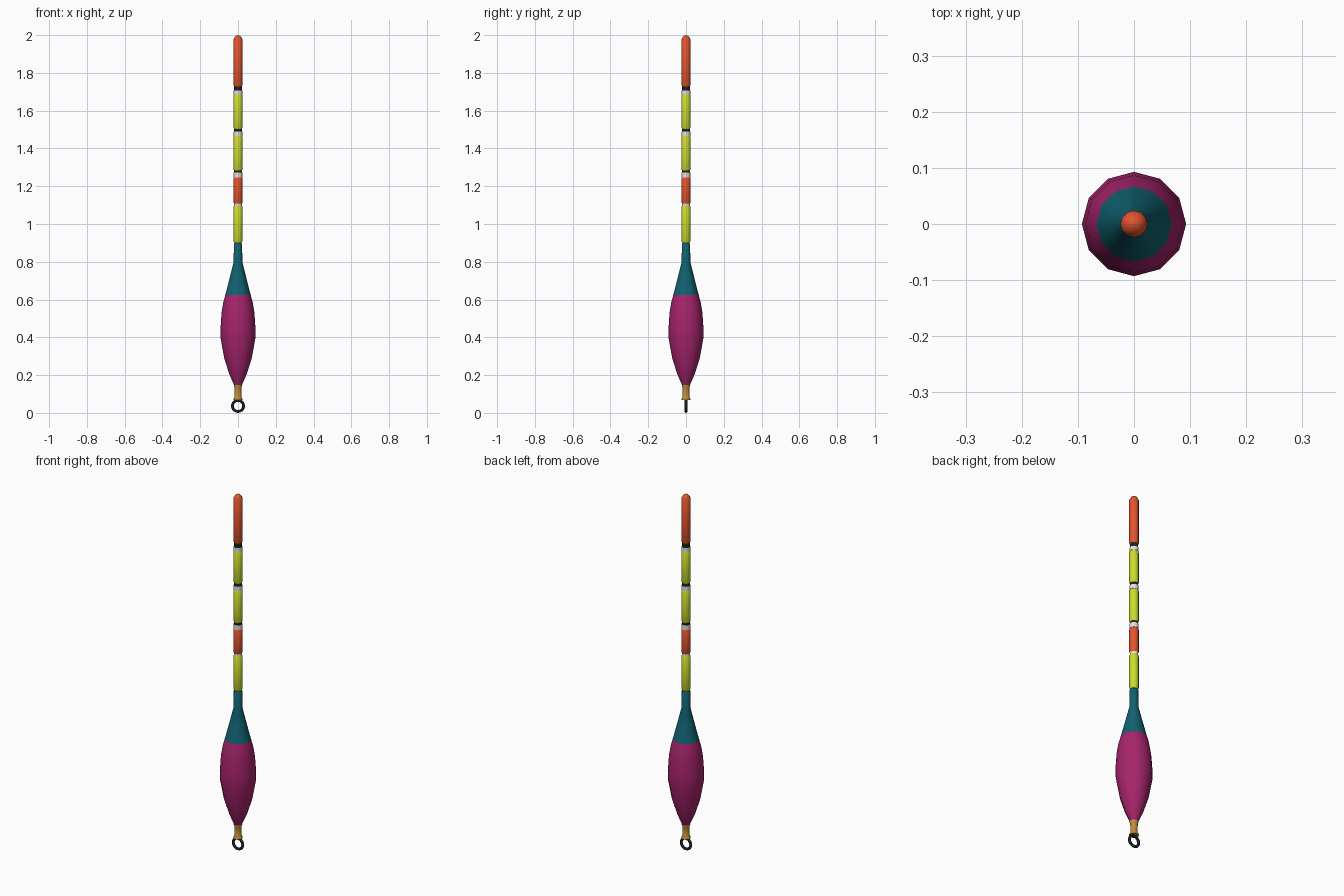
import bpy, bmesh, math

if "Cube" in bpy.data.objects:
    bpy.data.objects.remove(bpy.data.objects["Cube"])

def mat(name, rgb):
    m = bpy.data.materials.new(name)
    lin = [(c / 255 / 12.92) if c < 11 else ((c / 255 + 0.055) / 1.055) ** 2.4 for c in rgb]
    m.diffuse_color = (*lin, 1)
    m.use_nodes = True
    m.node_tree.nodes["Principled BSDF"].inputs["Base Color"].default_value = m.diffuse_color
    return m

ORANGE = mat("orange", (228, 84, 46))
LIME = mat("lime yellow", (206, 220, 46))
MAGENTA = mat("magenta", (166, 36, 108))
TEAL = mat("dark teal", (16, 98, 112))
BRASS = mat("brass", (192, 142, 56))
BLACK = mat("black", (28, 34, 36))
WHITE = mat("off white", (226, 226, 220))
SIDES = 12

def smooth(ob, angle=40):
    bpy.ops.object.select_all(action='DESELECT')
    ob.select_set(True)
    bpy.context.view_layer.objects.active = ob
    bpy.ops.object.shade_smooth_by_angle(angle=math.radians(angle))

def lathe(name, profile, mats, rule=None):
    """Turn (radius, z) points around the z axis and close both ends."""
    bm = bmesh.new()
    rings = []
    for r, z in profile:
        rings.append([bm.verts.new((r * math.cos(2 * math.pi * i / SIDES),
                                    r * math.sin(2 * math.pi * i / SIDES), z))
                      for i in range(SIDES)])
    for a, b in zip(rings, rings[1:]):
        for i in range(SIDES):
            j = (i + 1) % SIDES
            bm.faces.new((a[i], a[j], b[j], b[i]))
    bm.faces.new(rings[0][::-1])
    bm.faces.new(rings[-1])
    bm.normal_update()
    if rule:
        for f in bm.faces:
            f.material_index = rule(f.calc_center_median().z)
    me = bpy.data.meshes.new(name)
    bm.to_mesh(me)
    bm.free()
    for m in mats:
        me.materials.append(m)
    ob = bpy.data.objects.new(name, me)
    bpy.context.collection.objects.link(ob)
    smooth(ob)
    return ob

# Float body: magenta bulb with teal neck
lathe("float_body",
      [(0.014, 0.135), (0.022, 0.15), (0.046, 0.205), (0.073, 0.29), (0.092, 0.395),
       (0.093, 0.44), (0.087, 0.53), (0.078, 0.585), (0.067, 0.625), (0.044, 0.715),
       (0.023, 0.80), (0.022, 0.895), (0.018, 0.90)],
      [MAGENTA, TEAL], lambda z: int(z > 0.625))

# Antenna segments with chamfered ends
R = 0.024
for name, z0, z1, m in [("lower_lime_segment", 0.90, 1.10, LIME),
                        ("middle_orange_segment", 1.105, 1.25, ORANGE),
                        ("middle_lime_segment", 1.28, 1.47, LIME),
                        ("upper_lime_segment", 1.50, 1.69, LIME)]:
    lathe(name, [(0.019, z0), (R, z0 + 0.01), (R, z1 - 0.01), (0.019, z1)], [m])

# Top tip
lathe("tip", [(0.019, 1.725), (R, 1.735), (R, 1.978), (0.014, 1.994), (0.002, 2.0)], [ORANGE])

# Narrow joint bands between segments
for name, z0, z1, r, m in [("white_band_1", 1.09, 1.115, 0.021, WHITE),
                           ("white_band_2", 1.245, 1.272, 0.023, WHITE),
                           ("black_band_2", 1.272, 1.29, 0.021, BLACK),
                           ("white_band_3", 1.465, 1.489, 0.023, WHITE),
                           ("black_band_3", 1.489, 1.51, 0.021, BLACK),
                           ("white_band_4", 1.685, 1.706, 0.023, WHITE),
                           ("black_band_4", 1.706, 1.735, 0.021, BLACK)]:
    lathe(name, [(r, z0), (r, z1)], [m])

# Brass ferrule with flared foot
lathe("ferrule", [(0.024, 0.069), (0.024, 0.075), (0.018, 0.085), (0.019, 0.135), (0.022, 0.143),
                  (0.021, 0.152)], [BRASS])

# Line ring
bpy.ops.mesh.primitive_torus_add(major_radius=0.0295, minor_radius=0.0075, major_segments=20,
                                 minor_segments=8, location=(0, 0, 0.037),
                                 rotation=(math.pi / 2, 0, 0))
ring = bpy.context.object
ring.name = "line_ring"
ring.data.materials.append(BLACK)
smooth(ring, 60)
